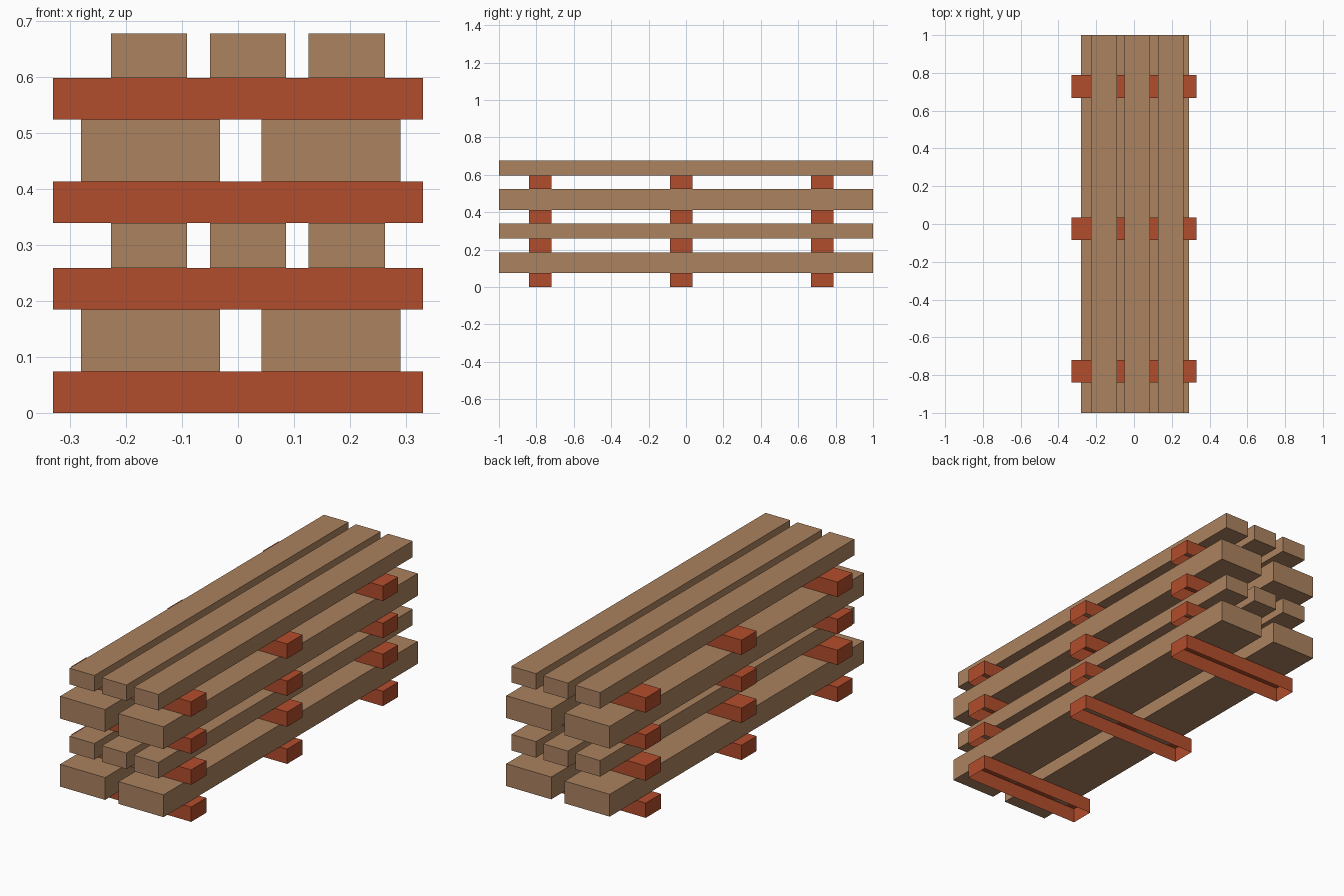
import bpy, bmesh
from mathutils import Matrix, Vector

cube = bpy.data.objects.get("Cube")
if cube:
    bpy.data.objects.remove(cube, do_unlink=True)


def material(name, colour):
    mat = bpy.data.materials.new(name)
    mat.use_nodes = True
    mat.diffuse_color = colour
    mat.node_tree.nodes["Principled BSDF"].inputs["Base Color"].default_value = colour
    return mat


wood = material("tan wood", (0.41, 0.225, 0.115, 1))
red = material("rust red", (0.45, 0.075, 0.025, 1))


def box(name, low, high, mat, open_bottom=False):
    low, high = Vector(low), Vector(high)
    bm = bmesh.new()
    bmesh.ops.create_cube(bm, size=1, matrix=Matrix.LocRotScale(None, None, high - low))
    if open_bottom:
        bm.normal_update()
        under = [f for f in bm.faces if f.normal.z < -0.5]
        bmesh.ops.delete(bm, geom=under, context='FACES')
    mesh = bpy.data.meshes.new(name)
    bm.to_mesh(mesh)
    bm.free()
    mesh.materials.append(mat)
    obj = bpy.data.objects.new(name, mesh)
    obj.location = (low + high) / 2
    bpy.context.collection.objects.link(obj)


# Plank layers: left edges, plank width, plank thickness
BEAMS = ("beam", (-0.28, 0.042), 0.248, 0.111)
BOARDS = ("board", (-0.227, -0.05, 0.126), 0.136, 0.08)
BEARER_Y = (-0.78, -0.025, 0.728)
BEARER_H = 0.0738

z = 0
for level, (kind, edges, width, thick) in enumerate((BEAMS, BOARDS) * 2, 1):
    # Cross bearers, hollow underneath
    for i, y in enumerate(BEARER_Y, 1):
        box(f"bearer_{level}_{i}", (-0.33, y - 0.06, z),
            (0.33, y + 0.06, z + BEARER_H), red, open_bottom=True)
    z += BEARER_H
    # Long planks resting on the bearers
    for i, x in enumerate(edges, 1):
        box(f"{kind}_{level}_{i}", (x, -1, z), (x + width, 1, z + thick), wood)
    z += thick
